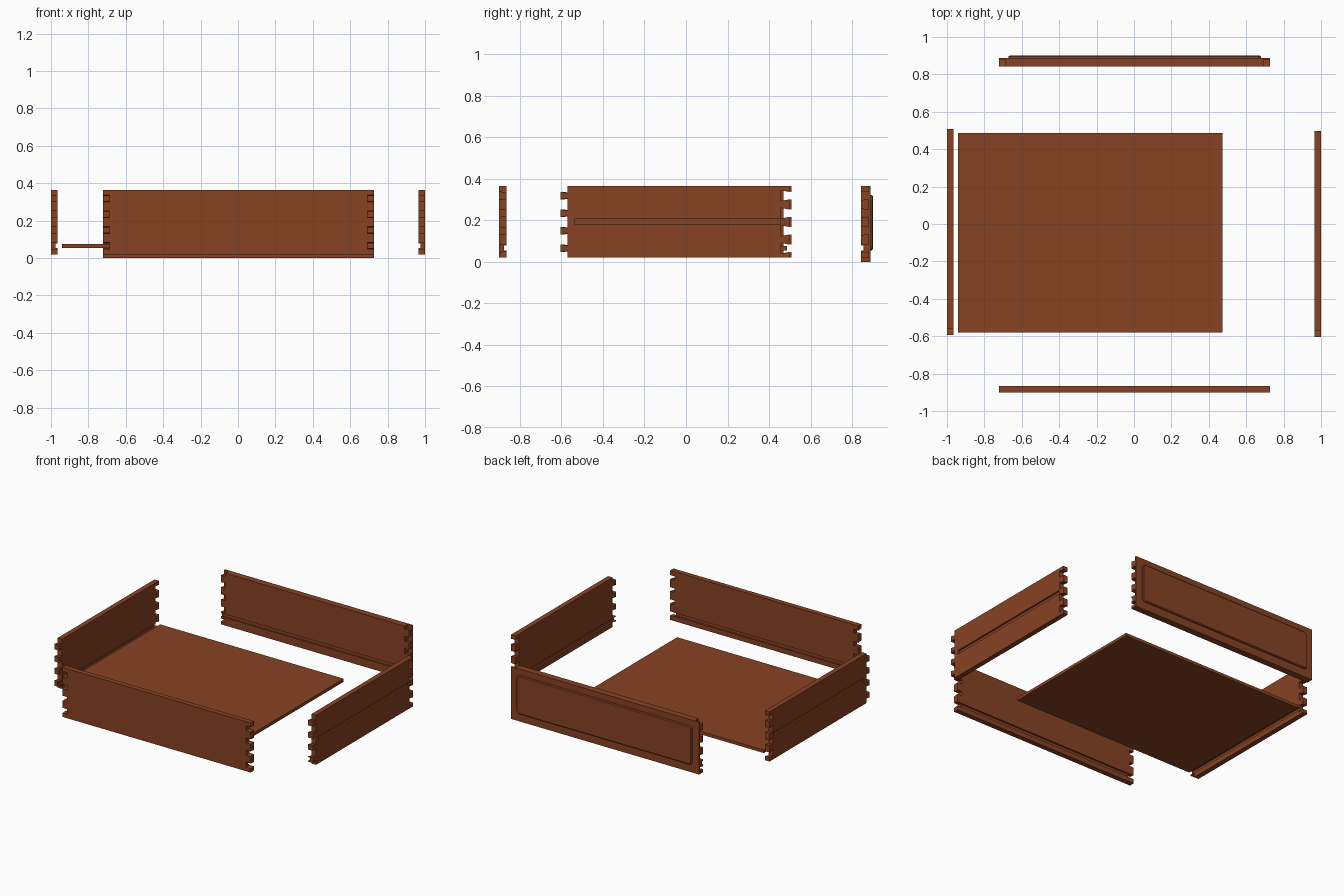
import bpy, bmesh, math

if "Cube" in bpy.data.objects:
    bpy.data.objects.remove(bpy.data.objects["Cube"])

wood = bpy.data.materials.new("reddish_wood")
wood.diffuse_color = (0.245, 0.054, 0.017, 1)
wood.use_nodes = True
wood.node_tree.nodes["Principled BSDF"].inputs["Base Color"].default_value = wood.diffuse_color

ZB, ZT = 0.02, 0.365                      # bottom and top of the drawer sides
TH = 0.035                                # board thickness
TAILS = [0.065 + 0.0845 * i for i in range(4)]   # dovetail centres up the joint
GROOVE = (0.054, 0.078)                   # slot that holds the bottom board


def prism(bm, pts, x0, x1):
    """Extrude a (y, z) outline along x."""
    a = [bm.verts.new((x0, y, z)) for y, z in pts]
    b = [bm.verts.new((x1, y, z)) for y, z in pts]
    bm.faces.new(a)
    bm.faces.new(b[::-1])
    for i in range(len(pts)):
        j = (i + 1) % len(pts)
        bm.faces.new((a[i], a[j], b[j], b[i]))


def rect(y0, y1, z0, z1):
    return [(y0, z0), (y1, z0), (y1, z1), (y0, z1)]


def make(name, bm):
    bmesh.ops.recalc_face_normals(bm, faces=bm.faces[:])
    me = bpy.data.meshes.new(name)
    bm.to_mesh(me)
    bm.free()
    me.materials.append(wood)
    ob = bpy.data.objects.new(name, me)
    bpy.context.collection.objects.link(ob)
    return ob


def solid(name, pts, x0, x1):
    bm = bmesh.new()
    prism(bm, pts, x0, x1)
    return make(name, bm)


def cut(ob, prisms):
    """Subtract a list of (outline, x0, x1) prisms."""
    bm = bmesh.new()
    for p in prisms:
        prism(bm, *p)
    cutter = make("cutter", bm)
    cutter.hide_render = True
    mod = ob.modifiers.new("cut", 'BOOLEAN')
    mod.operation, mod.solver, mod.object = 'DIFFERENCE', 'EXACT', cutter
    bpy.context.view_layer.objects.active = ob
    bpy.ops.object.modifier_apply(modifier="cut")
    bpy.data.objects.remove(cutter)


# Side boards: through tails at the front, half-blind tails at the back
def side(name, s, shift):
    f, b = -0.57 + shift, 0.458 + shift
    ft, bt = f - TH, b + 0.04
    pts = [(f, ZB)]
    for c in TAILS:
        pts += [(f, c - .013), (ft, c - .019), (ft, c + .019), (f, c + .013)]
    pts += [(f, ZT), (bt, ZT)]
    for c in reversed(TAILS):
        pts += [(bt, c + .018), (b, c + .025), (b, c - .025), (bt, c - .018)]
    pts += [(bt, ZB)]
    ob = solid(name, pts, s * 0.965, s * 1.0)
    cut(ob, [(rect(f + .035, b - .003, .18, .206), s * 0.988, s * 1.02),   # runner slot
             (rect(-0.8, 0.8, *GROOVE), s * 0.94, s * 0.977)])             # bottom slot


side("right_side", 1, 0.0)
side("left_side", -1, 0.011)

X0, X1 = -0.722, 0.728
ENDS = [(X0 - .02, X0 + TH), (X1 - TH, X1 + .02)]

# One end board, pierced by through dovetail sockets
board = solid("front_board", rect(-0.9, -0.865, ZB, ZT), X0, X1)
sockets = [([(-.91, c - .019), (-.855, c - .013), (-.855, c + .013), (-.91, c + .019)], *e)
           for c in TAILS for e in ENDS]
cut(board, sockets)
cut(board, [(rect(-0.877, -0.85, *GROOVE), X0 - .02, X1 + .02)])

# Opposite end board with blind sockets and a bottom lip
YB, YD, YO = 0.842, 0.879, 0.888
face = solid("back_board", rect(YB, YO, 0.0, ZT), X0, X1)
sockets = []
for e in ENDS:
    for lo, hi in zip(TAILS, TAILS[1:]):
        sockets.append(([(YB - .01, lo + .026), (YD, lo + .018),
                         (YD, hi - .018), (YB - .01, hi - .026)], *e))
    sockets.append(([(YB - .01, ZB), (YD, ZB),
                     (YD, TAILS[0] - .018), (YB - .01, TAILS[0] - .026)], *e))
    sockets.append(([(YB - .01, TAILS[-1] + .026), (YD, TAILS[-1] + .018),
                     (YD, ZT + .02), (YB - .01, ZT + .02)], *e))
cut(face, sockets)
cut(face, [(rect(YB - .01, YB + .012, *GROOVE), X0 - .02, X1 + .02)])


# Raised field with rounded corners and a chamfered rim
def rounded(x0, x1, z0, z1, r, n=4):
    out = []
    for cx, cz, q in ((x1 - r, z1 - r, 0), (x0 + r, z1 - r, 1),
                      (x0 + r, z0 + r, 2), (x1 - r, z0 + r, 3)):
        for i in range(n + 1):
            a = math.pi / 2 * (q + i / n)
            out.append((cx + r * math.cos(a), cz + r * math.sin(a)))
    return out


bm = bmesh.new()
loops = []
for y, d in ((YO - .003, 0), (YO + .007, 0), (YO + .012, .006)):
    loops.append([bm.verts.new((x, y, z)) for x, z in
                  rounded(-.672 + d, .678 - d, .055 + d, .322 - d, .02 - d)])
for a, b in zip(loops, loops[1:]):
    for i in range(len(a)):
        j = (i + 1) % len(a)
        bm.faces.new((a[i], a[j], b[j], b[i]))
bm.faces.new(loops[0])
bm.faces.new(loops[-1])
make("raised_panel", bm)

# Loose bottom board
solid("bottom_board", rect(-0.58, 0.487, 0.055, 0.076), -0.941, 0.474)
